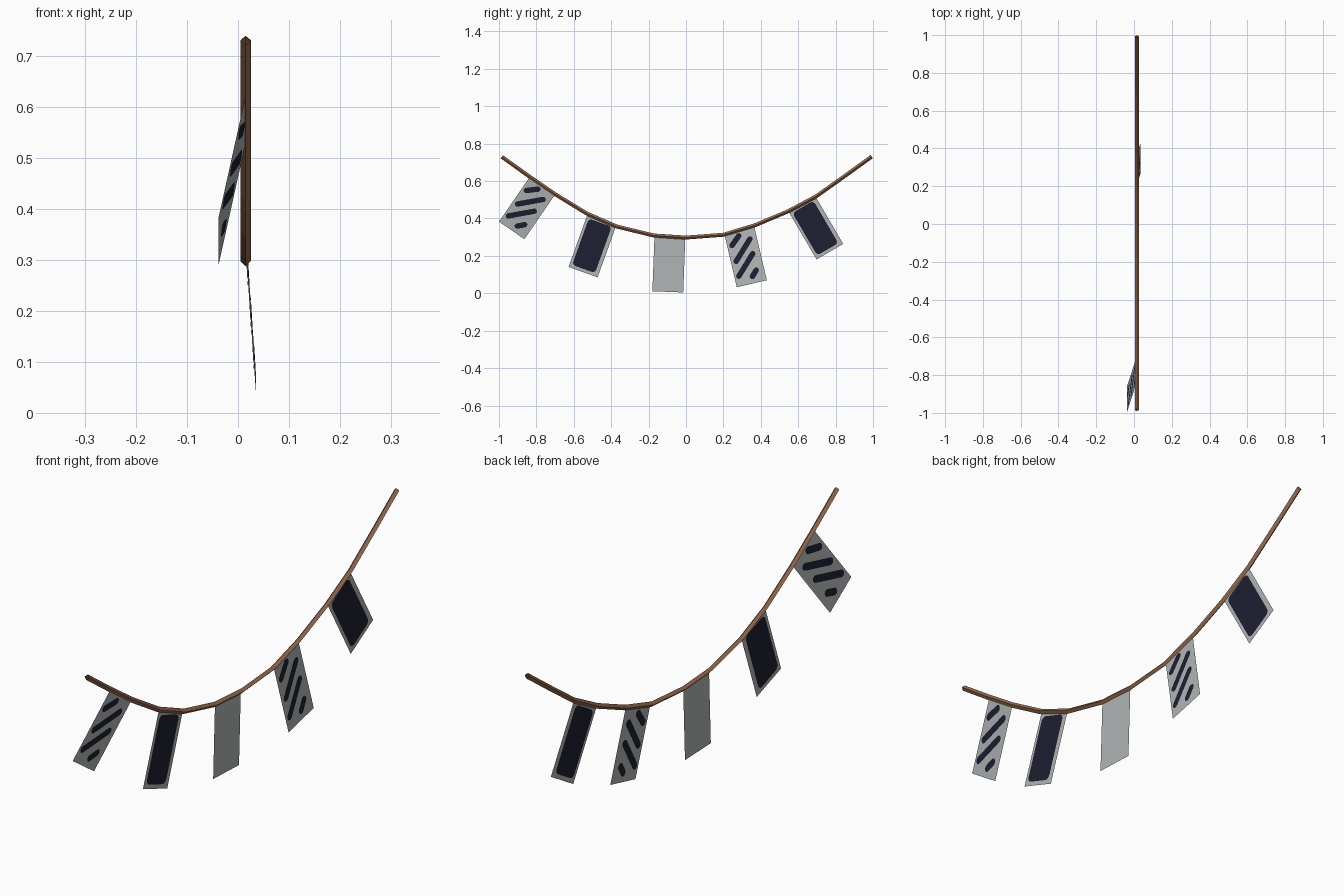
import bpy, bmesh, math
from mathutils import Vector

if "Cube" in bpy.data.objects:
    bpy.data.objects.remove(bpy.data.objects["Cube"])


def material(name, rgb):
    m = bpy.data.materials.new(name)
    m.diffuse_color = (*rgb, 1)
    m.use_nodes = True
    m.node_tree.nodes["Principled BSDF"].inputs["Base Color"].default_value = m.diffuse_color
    return m


BROWN = material("rope brown", (0.32, 0.155, 0.088))
GREY = material("cloth grey", (0.44, 0.46, 0.46))
NAVY = material("dark navy", (0.013, 0.013, 0.032))

X = Vector((1, 0, 0))
ROPE_X = 0.015      # the rope hangs in one plane
ROPE_R = 0.0105
SIDES = 4
WIDTH, LENGTH = 0.165, 0.296    # flag size
PLATE = 0.002       # gap between the painted front and back

# sagging rope path (y, z); flags hang on every second segment
PATH = [(-.985, .73), (-.834, .622), (-.70, .53), (-.53, .426), (-.37, .357),
        (-.172, .309), (0, .298), (.20, .313), (.369, .364), (.545, .438),
        (.695, .518), (.842, .622), (.993, .731)]
PTS = [Vector((ROPE_X, y, z)) for y, z in PATH]


def finish(bm, name, mat):
    me = bpy.data.meshes.new(name)
    bm.to_mesh(me)
    bm.free()
    me.materials.append(mat)
    ob = bpy.data.objects.new(name, me)
    bpy.context.collection.objects.link(ob)
    return ob


# rope: open diamond tube swept along the path
def build_rope():
    bm = bmesh.new()
    rings = []
    for i, p in enumerate(PTS):
        t = (PTS[min(i + 1, len(PTS) - 1)] - PTS[max(i - 1, 0)]).normalized()
        up = X.cross(t)
        angles = [k * 2 * math.pi / SIDES for k in range(SIDES)]
        rings.append([bm.verts.new(p + (up * math.cos(a) + X * math.sin(a)) * ROPE_R)
                      for a in angles])
    for r, s in zip(rings, rings[1:]):
        for k in range(SIDES):
            j = (k + 1) % SIDES
            bm.faces.new((r[k], r[j], s[j], s[k]))
    bmesh.ops.recalc_face_normals(bm, faces=bm.faces)
    finish(bm, "rope", BROWN)


def rounded(centres, r, steps=6):
    """Outline around a counter-clockwise set of centres (two give a capsule)."""
    out, n = [], len(centres)
    for i, c in enumerate(centres):
        prev, nxt = centres[i - 1], centres[(i + 1) % n]
        a0 = math.atan2(c[1] - prev[1], c[0] - prev[0])
        a1 = math.atan2(nxt[1] - c[1], nxt[0] - c[0])
        turn = (a1 - a0) % (2 * math.pi)
        for k in range(steps + 1):
            a = a0 - math.pi / 2 + turn * k / steps
            out.append((c[0] + r * math.cos(a), c[1] + r * math.sin(a)))
    return out


# patterns in flag space: u across from the left, v down, in units
STRIPES = [rounded(s, 0.0145) for s in (
    [(.026, .072), (.073, .030)], [(.028, .160), (.127, .060)],
    [(.024, .241), (.124, .140)], [(.094, .259), (.122, .230)])]
PANEL = [rounded([(.034, .036), (.124, .036), (.124, .259), (.034, .259)], 0.02)]


def build_flag(name, seg, degrees, swing, pattern):
    # the flag leans by its own angle about the middle of its rope segment
    a = math.radians(degrees)
    u = Vector((0, math.cos(a), -math.sin(a)))
    drop = Vector((0, -math.sin(a), -math.cos(a)))
    v = drop * math.sqrt(1 - swing * swing) + X * swing
    n = u.cross(v)
    o = (PTS[seg] + PTS[seg + 1]) / 2 - u * WIDTH / 2

    # cloth: one thin sheet
    bm = bmesh.new()
    bm.faces.new([bm.verts.new(o + u * x + v * y) for x, y in
                  ((0, 0), (WIDTH, 0), (WIDTH, LENGTH), (0, LENGTH))])
    finish(bm, name, GREY)

    # painted shapes on both sides of the cloth
    if pattern:
        bm = bmesh.new()
        for outline in pattern:
            for h in (-PLATE / 2, PLATE / 2):
                pts = outline if h > 0 else outline[::-1]
                bm.faces.new([bm.verts.new(o + u * x + v * y + n * h)
                              for x, y in pts])
        finish(bm, name + "_pattern", NAVY)


build_rope()
build_flag("striped_flag_left", 1, 34.5, -0.18, STRIPES)
build_flag("panel_flag_left", 3, 19.8, 0, PANEL)
build_flag("plain_flag", 5, 2.2, 0, None)
build_flag("striped_flag_right", 7, -13.2, 0.07, STRIPES)
build_flag("panel_flag_right", 9, -30.3, 0, PANEL)
